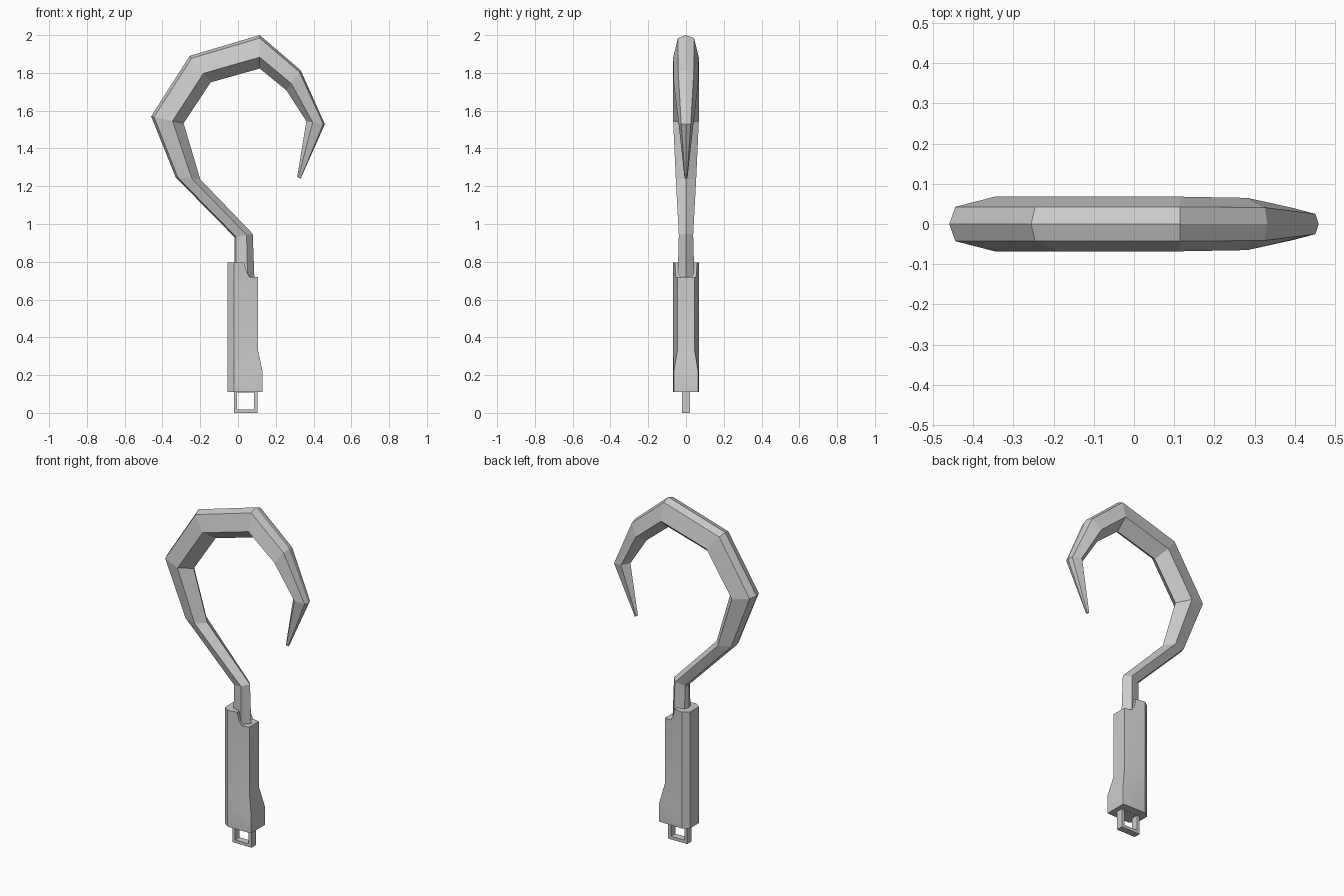
import bpy, bmesh, math

if "Cube" in bpy.data.objects:
    bpy.data.objects.remove(bpy.data.objects["Cube"])


def loft(name, rings):
    """Skin a list of equal-length point rings and cap both ends."""
    bm = bmesh.new()
    vs = [[bm.verts.new(p) for p in r] for r in rings]
    n = len(rings[0])
    for a, b in zip(vs, vs[1:]):
        for i in range(n):
            j = (i + 1) % n
            bm.faces.new((a[i], a[j], b[j], b[i]))
    bm.faces.new(vs[0])
    bm.faces.new(vs[-1])
    bmesh.ops.recalc_face_normals(bm, faces=bm.faces)
    me = bpy.data.meshes.new(name)
    bm.to_mesh(me)
    bm.free()
    ob = bpy.data.objects.new(name, me)
    bpy.context.collection.objects.link(ob)
    return ob


def cut(ob, cutter):
    """Subtract the cutter, then discard it."""
    cutter.hide_render = True
    mod = ob.modifiers.new("cut", 'BOOLEAN')
    mod.operation = 'DIFFERENCE'
    mod.solver = 'EXACT'
    mod.object = cutter
    bpy.ops.object.select_all(action='DESELECT')
    bpy.context.view_layer.objects.active = ob
    ob.select_set(True)
    bpy.ops.object.modifier_apply(modifier=mod.name)
    bpy.data.objects.remove(cutter)


def prism(name, profile, w):
    """Extrude an x-z profile to a half width w in y."""
    return loft(name, [[(x, s * w, z) for x, z in profile] for s in (-1, 1)])


# hook: spine knots as outer x,z, inner x,z, half width
knots = [
    (-.02, .68, .088, .68, .045),
    (-.018, .93, .078, .948, .038),
    (-.33, 1.247, -.20, 1.237, .054),
    (-.46, 1.57, -.288, 1.533, .068),
    (-.256, 1.89, -.145, 1.75, .068),
    (.115, 2.0, .115, 1.823, .068),
    (.332, 1.814, .256, 1.708, .065),
    (.46, 1.528, .362, 1.544, .040),
    (.332, 1.241, .313, 1.248, .008),
]
# six-sided section: fraction from outer to inner ridge, share of half width
section = [(0, 0), (.09, .63), (.66, 1), (1, 0), (.66, -1), (.09, -.63)]
loft("hook", [[(ox + (ix - ox) * t, w * s, oz + (iz - oz) * t)
               for t, s in section] for ox, oz, ix, iz, w in knots])

# handle: eight-point grip, flared at the bottom
rings = []
for z, fx, fy in [(.11, .13, .064), (.22, .13, .064), (.335, .105, .045), (.795, .105, .045)]:
    half = [(-.055, .042), (-.02, .068), (fx - .01, fy + .002), (fx, fy)]
    rings.append([(x, y, z) for x, y in half] + [(x, -y, z) for x, y in reversed(half)])
handle = loft("handle", rings)

# step cut into the top of the handle
step = [(.035, .9), (.035, .79), (.046, .745), (.062, .72), (.2, .72), (.2, .9)]
cut(handle, prism("step_cutter", step, .2))
bpy.ops.object.shade_smooth_by_angle(angle=math.radians(25))

# lanyard loop: square frame below the handle
loop = prism("lanyard_loop", [(-.022, 0), (.102, 0), (.102, .12), (-.022, .12)], .02)
cut(loop, prism("loop_cutter", [(-.004, .018), (.084, .018), (.084, .109), (-.004, .109)], .1))
